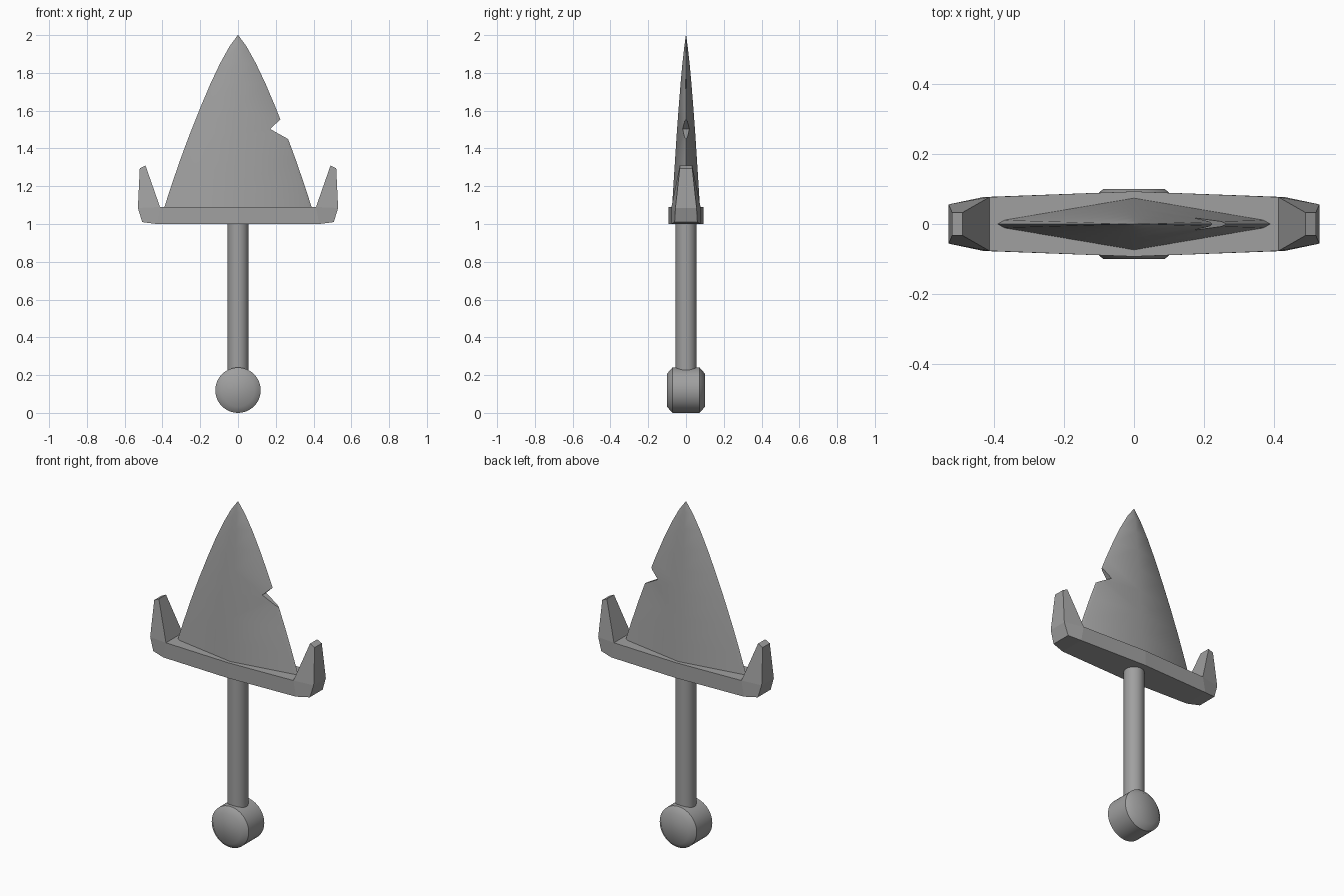
import bpy, bmesh
from math import radians, pi
from mathutils import Matrix, Vector

if "Cube" in bpy.data.objects:
    bpy.data.objects.remove(bpy.data.objects["Cube"], do_unlink=True)

steel = bpy.data.materials.new("grey steel")
steel.use_nodes = True
steel.diffuse_color = (0.35, 0.35, 0.35, 1)
steel.node_tree.nodes["Principled BSDF"].inputs["Base Color"].default_value = steel.diffuse_color


def make(name, bm):
    """Turn a bmesh into a named object."""
    bmesh.ops.recalc_face_normals(bm, faces=bm.faces)
    mesh = bpy.data.meshes.new(name)
    bm.to_mesh(mesh)
    bm.free()
    mesh.materials.append(steel)
    obj = bpy.data.objects.new(name, mesh)
    bpy.context.collection.objects.link(obj)
    return obj


def activate(obj):
    bpy.ops.object.select_all(action='DESELECT')
    obj.select_set(True)
    bpy.context.view_layer.objects.active = obj


def smooth(obj, angle):
    activate(obj)
    bpy.ops.object.shade_smooth_by_angle(angle=radians(angle))


def loft(bm, rings):
    """Skin closed rings and cap both ends."""
    rings = [[bm.verts.new(p) for p in ring] for ring in rings]
    for a, b in zip(rings, rings[1:]):
        for i in range(len(a)):
            j = (i + 1) % len(a)
            bm.faces.new((a[i], a[j], b[j], b[i]))
    bm.faces.new(rings[0])
    bm.faces.new(rings[-1])


def lathe(name, profile, matrix, sides, angle):
    """Revolve (radius, height) pairs round the local z axis."""
    bm = bmesh.new()
    loft(bm, [[matrix @ Matrix.Rotation(2 * pi * i / sides, 4, 'Z') @ Vector((r, 0, h))
               for i in range(sides)] for r, h in profile])
    smooth(make(name, bm), angle)


# Round grip, and a chamfered disc facing front and back
lathe("grip", [(0.055, 0.2), (0.055, 1.02)], Matrix(), 32, 30)
lathe("pommel", [(0.088, -0.1), (0.12, -0.072), (0.12, 0.072), (0.088, 0.1)],
      Matrix.Translation((0, 0, 0.12)) @ Matrix.Rotation(pi / 2, 4, 'X'), 48, 45)

# Guard: half outline (x, half depth, z), front and back, mirrored
outline = [(0, 0.093, 1.0), (0.43, 0.077, 1.0), (0.507, 0.06, 1.01), (0.53, 0.056, 1.085),
           (0.52, 0.033, 1.295), (0.49, 0.033, 1.31), (0.413, 0.077, 1.09), (0, 0.093, 1.09)]
bm = bmesh.new()
front = [bm.verts.new((x, -y, z)) for x, y, z in outline]
back = [bm.verts.new((x, y, z)) for x, y, z in outline]
for side in (front, back):
    for quad in ((0, 1, 6, 7), (1, 2, 3, 6), (3, 4, 5, 6)):
        bm.faces.new([side[i] for i in quad])
for i in range(len(outline) - 1):
    bm.faces.new((front[i], front[i + 1], back[i + 1], back[i]))
guard = make("guard", bm)
mirror = guard.modifiers.new("mirror", 'MIRROR')
mirror.use_clip = True

# Blade: diamond sections (z, half width, half thickness) with a narrow edge bevel
sections = [(1.07, 0.396, 0.075), (1.2, 0.354, 0.067), (1.34, 0.306, 0.058),
            (1.48, 0.254, 0.049), (1.615, 0.2, 0.039), (1.74, 0.147, 0.029),
            (1.85, 0.095, 0.019), (1.94, 0.045, 0.009), (2.0, 0.001, 0.0005)]
shape = [(1, 0), (0.95, 0.15), (0, 1), (-0.95, 0.15),
         (-1, 0), (-0.95, -0.15), (0, -1), (0.95, -0.15)]
bm = bmesh.new()
loft(bm, [[(u * w, v * t, z) for u, v in shape] for z, w, t in sections])
blade = make("blade", bm)

# Nick cut out of the blade's left edge
nick = [(0.17, 1.503), (0.274, 1.6), (0.36, 1.5), (0.36, 1.397)]
bm = bmesh.new()
loft(bm, [[(x, y, z) for x, z in nick] for y in (-0.2, 0.2)])
cutter = make("nick_cutter", bm)
cutter.hide_render = True
cut = blade.modifiers.new("nick", 'BOOLEAN')
cut.operation = 'DIFFERENCE'
cut.solver = 'EXACT'
cut.object = cutter
activate(blade)
bpy.ops.object.modifier_apply(modifier=cut.name)
bpy.data.objects.remove(cutter, do_unlink=True)
smooth(blade, 30)
